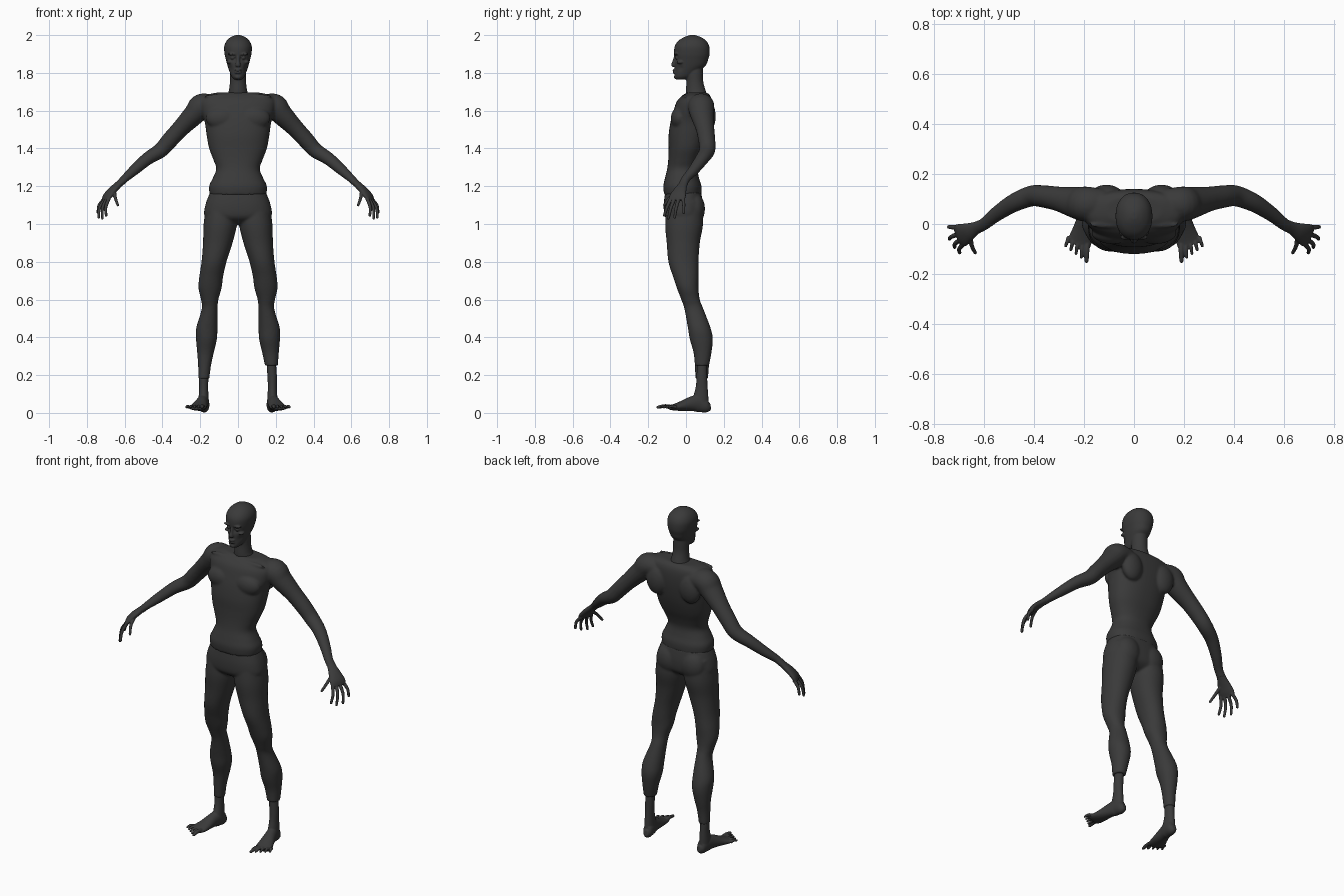
import bpy, bmesh, math
from mathutils import Vector, Matrix

if "Cube" in bpy.data.objects:
    bpy.data.objects.remove(bpy.data.objects["Cube"], do_unlink=True)

charcoal = bpy.data.materials.new("charcoal grey")
charcoal.use_nodes = True
charcoal.diffuse_color = (.042, .042, .042, 1)
shader = charcoal.node_tree.nodes["Principled BSDF"]
shader.inputs["Base Color"].default_value = charcoal.diffuse_color
shader.inputs["Roughness"].default_value = .8


def spline(rows, steps=5):
    """Smoothly interpolate between rows of numbers."""
    rows = [Vector(r) for r in rows]
    padded = [rows[0]] + rows + [rows[-1]]
    result = []
    for i in range(len(rows) - 1):
        p, q, r, s = padded[i:i + 4]
        for k in range(steps):
            t = k / steps
            result.append(q + (r - p) * (t / 2)
                          + (p * 2 - q * 5 + r * 4 - s) * (t * t / 2)
                          + (q * 3 - p - r * 3 + s) * (t ** 3 / 2))
    return result + [rows[-1]]


def skin(bm, rings):
    """Bridge rings of points into a closed solid."""
    loops = [[bm.verts.new(p) for p in ring] for ring in rings]
    count = len(loops[0])
    faces = [bm.faces.new(loops[0]), bm.faces.new(loops[-1])]
    for a, b in zip(loops, loops[1:]):
        for i in range(count):
            j = (i + 1) % count
            faces.append(bm.faces.new((a[i], a[j], b[j], b[i])))
    bmesh.ops.recalc_face_normals(bm, faces=faces)


def power(v, n):
    return math.copysign(abs(v) ** (2 / n), v)


def angles(count):
    return [math.tau * i / count for i in range(count)]


def stack(bm, rows, side=1, n=2.0):
    """Level rings: height, centre x, half width, front y, back y."""
    rings = []
    for z, cx, w, front, back in spline(rows):
        rings.append([(side * (cx + w * power(math.cos(a), n)),
                       (front + back) / 2 + (back - front) / 2 * power(math.sin(a), n), z)
                      for a in angles(48)])
    skin(bm, rings)


def tube(bm, rows, side=1):
    """Rings across a path: x, y, z, thickness radius, width radius."""
    pts = spline(rows)
    rings = []
    for i, p in enumerate(pts):
        centre = Vector(p[:3])
        along = Vector(pts[min(i + 1, len(pts) - 1)][:3]) - Vector(pts[max(i - 1, 0)][:3])
        across = along.cross(Vector((0, 0, 1))).normalized()
        up = across.cross(along).normalized()
        ring = [centre + up * p[3] * math.sin(a) + across * p[4] * math.cos(a)
                for a in angles(24)]
        rings.append([(side * v.x, v.y, v.z) for v in ring])
    skin(bm, rings)


def digit(bm, points, radius, side):
    """A finger or toe that tapers to a rounded tip."""
    last = len(points) - 1
    rows = [(*p, radius * (1 - .3 * i / last), radius * (1 - .3 * i / last))
            for i, p in enumerate(points)]
    tube(bm, rows, side)
    tip = Matrix.Translation((side * points[-1][0], *points[-1][1:]))
    bmesh.ops.create_icosphere(bm, subdivisions=2, radius=radius * .72, matrix=tip)


def blob(bm, centre, size, both=False):
    for side in ((1, -1) if both else (1,)):
        place = Matrix.Translation((side * centre[0], *centre[1:]))
        bmesh.ops.create_icosphere(bm, subdivisions=4, radius=1,
                                   matrix=place @ Matrix.Diagonal((*size, 1)))


def finish(name, bm, voxel, rounds):
    """Fuse the solids into one smooth skin."""
    mesh = bpy.data.meshes.new(name)
    bm.to_mesh(mesh)
    bm.free()
    mesh.materials.append(charcoal)
    obj = bpy.data.objects.new(name, mesh)
    bpy.context.collection.objects.link(obj)
    fuse = obj.modifiers.new("fuse", "REMESH")
    fuse.mode = "VOXEL"
    fuse.voxel_size = voxel
    fuse.use_smooth_shade = True
    if rounds:
        soften = obj.modifiers.new("soften", "SMOOTH")
        soften.factor = .5
        soften.iterations = rounds
    return obj


# Torso and arms
arm = [(.12, .08, 1.63, .05, .06), (.19, .08, 1.625, .066, .07),
       (.23, .085, 1.582, .058, .064), (.3, .1, 1.51, .047, .05),
       (.36, .11, 1.445, .044, .045), (.41, .112, 1.39, .04, .042),
       (.48, .085, 1.345, .034, .037), (.55, .04, 1.285, .028, .03),
       (.6, 0, 1.24, .021, .025), (.63, -.015, 1.21, .019, .026)]
bm = bmesh.new()
stack(bm, [(1.155, 0, .15, -.116, .082), (1.2, 0, .153, -.12, .082),
           (1.24, 0, .135, -.112, .07), (1.29, 0, .115, -.1, .062),
           (1.34, 0, .13, -.094, .075), (1.4, 0, .153, -.092, .1),
           (1.47, 0, .166, -.092, .122), (1.54, 0, .176, -.082, .135),
           (1.6, 0, .195, -.066, .14), (1.65, 0, .2, -.048, .138),
           (1.68, 0, .18, -.02, .128), (1.696, 0, .11, .005, .11)], n=2.3)
blob(bm, (.085, -.035, 1.56), (.085, .045, .06), True)    # chest muscles
blob(bm, (.11, .115, 1.57), (.065, .042, .085), True)     # shoulder blades
blob(bm, (.08, -.005, 1.676), (.1, .012, .012), True)     # collar bones
for side in (1, -1):
    tube(bm, arm, side)
finish("torso_and_arms", bm, .007, 4)

# Head and neck, with sunken eye sockets and cheeks
bm = bmesh.new()
stack(bm, [(1.765, 0, .02, -.052, 0), (1.78, 0, .034, -.06, .03),
           (1.81, 0, .046, -.059, .07), (1.84, 0, .056, -.06, .105),
           (1.87, 0, .064, -.06, .117), (1.9, 0, .071, -.063, .125),
           (1.94, 0, .073, -.06, .123), (1.97, 0, .06, -.04, .107),
           (1.99, 0, .037, -.008, .077), (2, 0, .012, .02, .048)], n=2.2)
dents = [(.028, -.06, 1.88, .018), (.045, -.035, 1.825, .01)]
for v in bm.verts:
    for x, y, z, depth in dents:
        gap = Vector((abs(v.co.x), v.co.y, v.co.z)) - Vector((x, y, z))
        v.co.y += depth * math.exp(-(gap.length / .015) ** 2)
stack(bm, [(1.65, 0, .07, .005, .12), (1.7, 0, .05, 0, .106),
           (1.75, 0, .043, .002, .092), (1.8, 0, .043, 0, .09),
           (1.84, 0, .04, .01, .09)])
tube(bm, [(0, -.055, 1.89, .008, .007), (0, -.063, 1.86, .009, .009),
          (0, -.067, 1.842, .011, .014), (0, -.063, 1.834, .006, .01)])   # nose
blob(bm, (.028, -.053, 1.9), (.028, .011, .007), True)     # brows
blob(bm, (.046, -.03, 1.857), (.014, .02, .009), True)     # cheekbones
blob(bm, (.028, -.046, 1.88), (.012, .011, .01), True)     # eyes
for z in (1.815, 1.802):
    blob(bm, (0, -.06, z), (.02, .012, .006))              # lips
blob(bm, (0, -.05, 1.778), (.018, .014, .012))             # chin
finish("head_and_neck", bm, .004, 2)

# Trousers with uneven hems
leg = [(1.12, .085, .08, -.1, .085), (1, .094, .088, -.11, .09),
       (.9, .107, .078, -.102, .073), (.8, .127, .066, -.093, .066),
       (.72, .142, .063, -.068, .066), (.66, .148, .061, -.048, .066),
       (.6, .15, .046, -.025, .073), (.55, .15, .042, -.008, .092),
       (.45, .165, .056, .01, .13), (.39, .167, .055, .02, .142),
       (.32, .172, .044, .04, .135), (.25, .177, .034, .047, .122),
       (.18, .181, .029, .05, .117)]
bm = bmesh.new()
stack(bm, [(1.17, 0, .147, -.11, .08), (1.1, 0, .173, -.118, .09),
           (1.04, 0, .176, -.112, .085), (1.01, 0, .12, -.08, .06),
           (.995, 0, .06, -.05, .03)], n=2.4)
blob(bm, (.08, .045, 1.08), (.075, .055, .085), True)      # seat
for side in (1, -1):
    stack(bm, leg[:-1] if side > 0 else leg, side, 2.1)
finish("trousers", bm, .007, 3)

# Hands and feet
palm = [(.61, -.005, 1.232, .018, .023), (.635, -.017, 1.207, .018, .026),
        (.665, -.032, 1.178, .019, .037), (.69, -.044, 1.148, .017, .047),
        (.704, -.05, 1.126, .01, .044)]
fingers = [((.705, -.015, 1.135), (.735, -.012, 1.1), (.742, -.012, 1.06)),
           ((.703, -.04, 1.13), (.733, -.052, 1.085), (.738, -.06, 1.035)),
           ((.695, -.062, 1.13), (.717, -.08, 1.085), (.718, -.093, 1.03)),
           ((.683, -.08, 1.135), (.7, -.1, 1.09), (.698, -.115, 1.045)),
           ((.655, -.04, 1.175), (.65, -.085, 1.14), (.636, -.115, 1.1))]
foot = [(.176, .13, .036, .016, .013), (.178, .11, .035, .034, .026),
        (.183, .07, .05, .047, .03), (.192, .03, .048, .039, .033),
        (.203, -.02, .037, .027, .041), (.214, -.06, .03, .018, .047),
        (.221, -.085, .029, .012, .046)]
ankle = [(.28, .175, .025, .058, .11), (.19, .181, .025, .056, .112),
         (.13, .182, .024, .05, .115), (.06, .182, .028, .03, .12)]
for name, side in (("left", 1), ("right", -1)):
    bm = bmesh.new()
    tube(bm, palm, side)
    for points in fingers:
        digit(bm, points, .01, side)
    finish(name + "_hand", bm, .003, 1)

    bm = bmesh.new()
    tube(bm, foot, side)
    stack(bm, ankle, side)
    for i in range(5):
        x, y = .19 + .021 * i, -.148 + .015 * i
        base = (.188 + .018 * i, -.075 + .006 * i, .03)
        digit(bm, (base, ((base[0] + x) / 2, (base[1] + y) / 2, .036), (x, y, .03)),
              .012 if i == 0 else .009, side)
    finish(name + "_foot", bm, .0035, 1)
